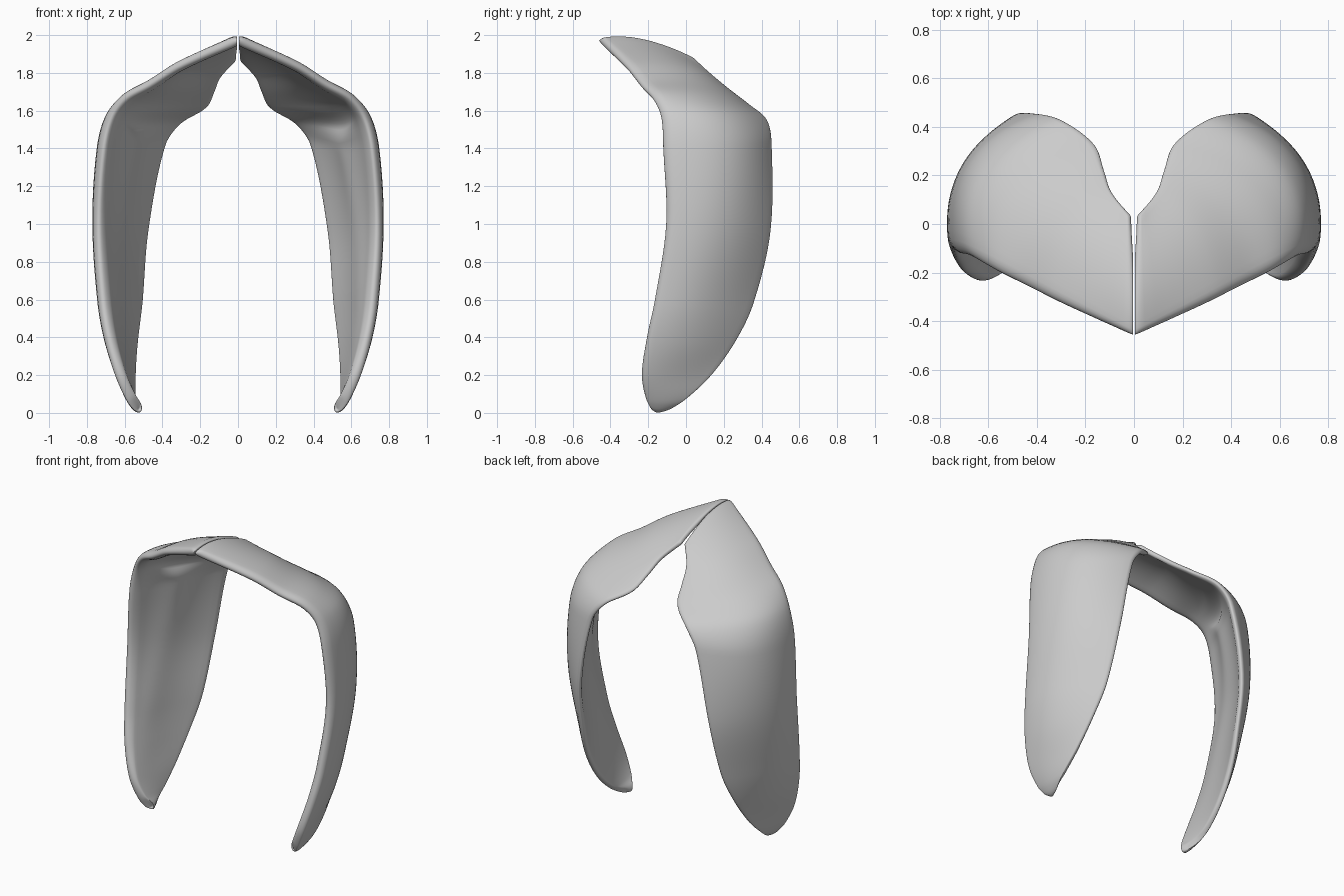
import bpy
import bmesh
import math
from mathutils import Vector

default = bpy.data.objects.get("Cube")
if default:
    bpy.data.objects.remove(default, do_unlink=True)

grey = bpy.data.materials.new("plain_grey")
grey.use_nodes = True
shade = (0.6, 0.6, 0.6, 1)
grey.diffuse_color = shade
grey.node_tree.nodes["Principled BSDF"].inputs["Base Color"].default_value = shade

# Outer skin stations from the centre seam to the lower tip:
# front edge, middle, back edge
STATIONS = [
    ((.006, -.465, 1.995), (.006, -.24, 1.99), (.022, .04, 1.885)),
    ((.32, -.32, 1.86), (.25, -.04, 1.85), (.095, .14, 1.79)),
    ((.48, -.24, 1.76), (.37, .06, 1.76), (.125, .23, 1.715)),
    ((.61, -.175, 1.685), (.51, .16, 1.67), (.165, .335, 1.635)),
    ((.69, -.135, 1.575), (.63, .215, 1.57), (.30, .435, 1.55)),
    ((.735, -.125, 1.4), (.69, .24, 1.4), (.39, .46, 1.42)),
    ((.76, -.11, 1), (.725, .205, 1), (.485, .455, .96)),
    ((.735, -.17, .6), (.71, .09, .58), (.52, .365, .58)),
    ((.705, -.21, .4), (.68, .02, .37), (.547, .27, .38)),
    ((.65, -.235, .2), (.63, -.06, .19), (.565, .14, .2)),
    ((.59, -.215, .07), (.585, -.115, .06), (.565, 0, .07)),
    ((.54, -.175, 0), (.535, -.15, -.01), (.53, -.115, 0)),
]
RAILS = [[Vector(p) for p in rail] for rail in zip(*STATIONS)]
LAST = len(STATIONS) - 1


def spline(points, u):
    """Smooth curve through the points, with u from 0 to 1."""
    i = min(int(u * LAST), LAST - 1)
    t = u * LAST - i
    b, c = points[i], points[i + 1]
    # chord-aware tangents keep uneven stations from overshooting
    span = (c - b).length

    def tangent(k):
        if k == 0 or k == LAST:
            return (c - b).normalized() * span
        before, after = points[k] - points[k - 1], points[k + 1] - points[k]
        total = before.length + after.length
        return (before + after) / total * span

    h = t * t * (3 - 2 * t)
    return (b.lerp(c, h) + tangent(i) * (t * (1 - t) ** 2)
            - tangent(i + 1) * (t * t * (1 - t)))


def skin(u, v):
    """Point on the outer skin: a parabola across the three rails."""
    f, m, b = (spline(rail, u) for rail in RAILS)
    return (f * (2 * v - 1) * (v - 1) + m * 4 * v * (1 - v)
            + b * v * (2 * v - 1))


def rounding(s, start, end):
    """Zero at both borders, rising like a quarter circle to one."""
    k = min(s / start, (1 - s) / end, 1)
    return math.sqrt(max(0, 1 - (1 - k) ** 2))


def samples(count, start, end):
    """Even steps with extra rows inside both rounded borders."""
    ease = [1 - math.cos(math.pi / 2 * k / 5) for k in range(5)]
    inner = [start + (1 - start - end) * k / count for k in range(count + 1)]
    return ([start * e for e in ease] + inner
            + [1 - end * e for e in reversed(ease)])


SEAM, TIP, FRONT, BACK = .012, .04, .07, .03
US = samples(66, SEAM, TIP)
VS = samples(20, FRONT, BACK)


def layer_point(u, v, side):
    """Offset the skin inward; side is 1 for the outer face, -1 for the inner."""
    e = .002
    uc, vc = min(max(u, e), 1 - e), min(max(v, e), 1 - e)
    du = skin(uc + e, vc) - skin(uc - e, vc)
    dv = skin(uc, vc + e) - skin(uc, vc - e)
    normal = du.cross(dv).normalized()
    thick = .055 - .025 * v
    # the inner face of the side is nearly flat, so the middle is thicker
    f, m, b = (spline(rail, u) for rail in RAILS)
    bulge = max(0, (m - (f + b) / 2).dot(normal))
    flatten = .85 * min(1, max(0, (u - .1) / .3))
    thick += flatten * bulge * 4 * v * (1 - v)
    r = rounding(v, FRONT, BACK) * rounding(u, SEAM, TIP)
    return skin(u, v) - normal * thick * (1 - side * r) / 2


def make_plate(name, mirror):
    bm = bmesh.new()
    for side in (1, -1):
        grid = []
        for u in US:
            row = []
            for v in VS:
                p = layer_point(u, v, side)
                row.append(bm.verts.new((max(p.x, .004) * mirror, p.y, max(p.z, 0))))
            grid.append(row)
        for low, high in zip(grid, grid[1:]):
            for j in range(len(VS) - 1):
                bm.faces.new((low[j], low[j + 1], high[j + 1], high[j]))
    # weld the two skins along the rounded rim
    bmesh.ops.remove_doubles(bm, verts=bm.verts, dist=.0001)
    bmesh.ops.recalc_face_normals(bm, faces=bm.faces)
    mesh = bpy.data.meshes.new(name)
    bm.to_mesh(mesh)
    bm.free()
    mesh.materials.append(grey)
    plate = bpy.data.objects.new(name, mesh)
    bpy.context.collection.objects.link(plate)
    bpy.ops.object.select_all(action='DESELECT')
    plate.select_set(True)
    bpy.context.view_layer.objects.active = plate
    bpy.ops.object.shade_smooth_by_angle(angle=math.radians(60))


make_plate("left_plate", 1)
make_plate("right_plate", -1)
